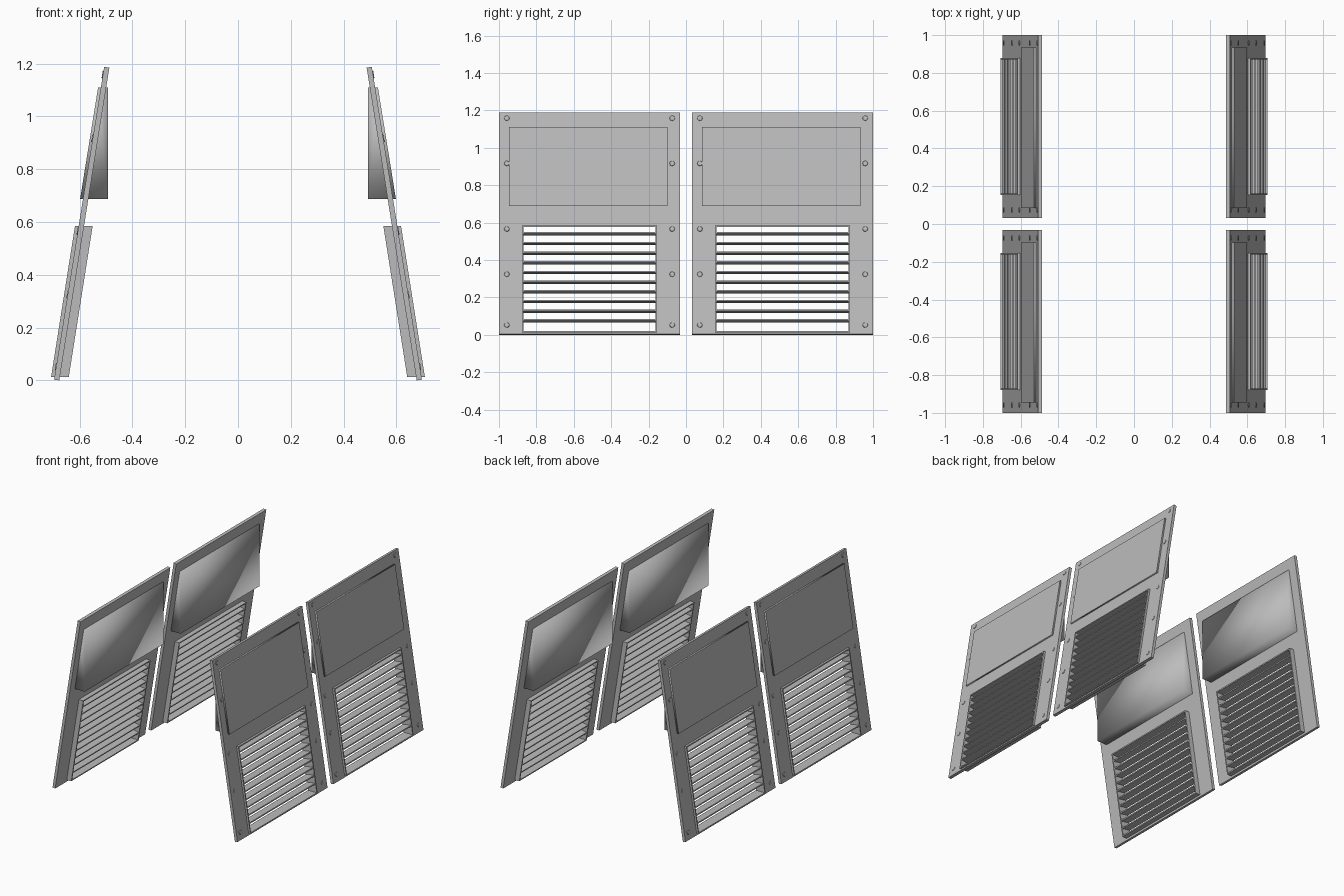
import bpy, bmesh, math
from mathutils import Matrix, Vector

old = bpy.data.objects.get("Cube")
if old:
    bpy.data.objects.remove(old, do_unlink=True)

GREY = (0.5, 0.5, 0.5, 1)
mat = bpy.data.materials.new("plain grey")
mat.use_nodes = True
mat.diffuse_color = GREY
mat.node_tree.nodes["Principled BSDF"].inputs["Base Color"].default_value = GREY

LEAN = math.radians(9.1)
OUT = Vector((math.cos(LEAN), 0, math.sin(LEAN)))     # outward normal of the panel
UP = Vector((-math.sin(LEAN), 0, math.cos(LEAN)))     # up along the panel
FOOT = Vector((0.677, 0, 0))
CENTRE = 0.516                                        # middle of one panel in y
THICK = 0.02


def finish(bm, name):
    """Make the object, then repeat it along y and mirror it across x."""
    bmesh.ops.recalc_face_normals(bm, faces=bm.faces)
    mesh = bpy.data.meshes.new(name)
    bm.to_mesh(mesh)
    bm.free()
    mesh.materials.append(mat)
    obj = bpy.data.objects.new(name, mesh)
    bpy.context.collection.objects.link(obj)
    row = obj.modifiers.new("second_panel", "ARRAY")
    row.use_relative_offset = False
    row.use_constant_offset = True
    row.constant_offset_displace = (0, -2 * CENTRE, 0)
    row.count = 2
    obj.modifiers.new("other_side", "MIRROR").use_mirror_merge = False
    return obj


def prism(bm, profile, half):
    """Extrude an xz profile along y, centred on the panel."""
    face = bm.faces.new([bm.verts.new((p[0], CENTRE - half, p[1])) for p in profile])
    new = bmesh.ops.extrude_face_region(bm, geom=[face])["geom"]
    bmesh.ops.translate(bm, vec=(0, 2 * half, 0),
                        verts=[v for v in new if isinstance(v, bmesh.types.BMVert)])


def ring(ys, hs, place, depth):
    """Rectangular plate with a rectangular hole, thickened by depth."""
    bm = bmesh.new()
    grid = [[bm.verts.new(place(y, h)) for y in ys] for h in hs]
    for i in range(3):
        for j in range(3):
            if (i, j) != (1, 1):
                bm.faces.new((grid[i][j], grid[i][j + 1],
                              grid[i + 1][j + 1], grid[i + 1][j]))
    new = bmesh.ops.extrude_face_region(bm, geom=bm.faces[:])["geom"]
    bmesh.ops.translate(bm, vec=depth,
                        verts=[v for v in new if isinstance(v, bmesh.types.BMVert)])
    return bm


# Leaning panel with the vent opening
finish(ring((-0.484, -0.358, 0.358, 0.484), (0, 0.018, 0.588, 1.2),
            lambda y, h: FOOT + UP * h + Vector((0, CENTRE + y, 0)),
            OUT * THICK), "panel")


# Thin-walled vent frame, level at top and bottom
def frame_x(z):
    return 0.641 - 0.158 * (z - 0.013)


finish(ring((-0.362, -0.354, 0.354, 0.362), (0.013, 0.021, 0.577, 0.585),
            lambda y, z: Vector((frame_x(z), CENTRE + y, z)),
            Vector((0.067, 0, 0))), "vent_frame")

# Louvre slats, square to the panel
bm = bmesh.new()
for i in range(10):
    z = 0.075 + 0.0517 * i
    mid = Vector((frame_x(z) + 0.0335, 0, z))
    corners = [mid + OUT * a * 0.031 + UP * b * 0.004
               for a, b in ((-1, -1), (1, -1), (1, 1), (-1, 1))]
    prism(bm, [(c.x, c.z) for c in corners], 0.355)
finish(bm, "vent_slats")

# Wedge-shaped housing: flat outer cover, softly shaded inner side
bm = bmesh.new()
prism(bm, [(0.53, 1.11), (0.598, 0.688), (0.493, 0.688), (0.493, 1.11)], 0.424)
bmesh.ops.translate(bm, vec=(0, -0.006, 0), verts=bm.verts)
bm.normal_update()
bmesh.ops.recalc_face_normals(bm, faces=bm.faces)
for f in bm.faces:
    f.smooth = f.normal.x < 0.5
finish(bm, "housing")

# Low screw heads down both edges of the outer face
bm = bmesh.new()
turn = LEAN_TURN = Matrix.Rotation(math.pi / 2 - LEAN, 4, "Y")
for y in (-0.442, 0.442):
    for h in (0.05, 0.325, 0.57, 0.925, 1.17):
        spot = FOOT + UP * h + OUT * THICK + Vector((0, CENTRE + y, 0))
        bmesh.ops.create_cone(bm, cap_ends=True, segments=8, radius1=0.016,
                              radius2=0.013, depth=0.006,
                              matrix=Matrix.Translation(spot) @ turn)
finish(bm, "screws")
